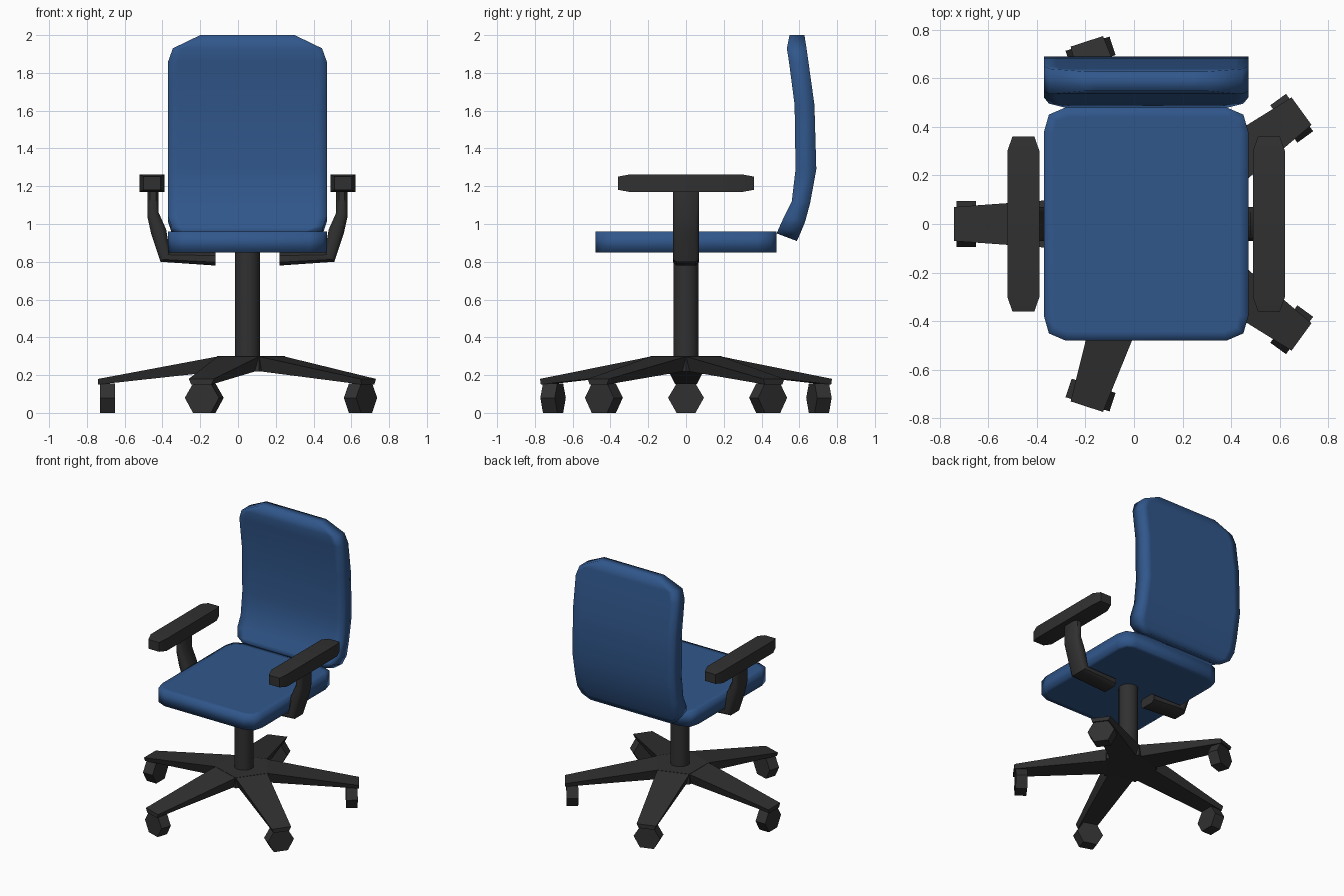
import bpy, bmesh, math
from mathutils import Matrix, Vector

if "Cube" in bpy.data.objects:
    bpy.data.objects.remove(bpy.data.objects["Cube"])

CX = 0.05  # chair axis


def material(name, rgb):
    m = bpy.data.materials.new(name)
    m.diffuse_color = (*rgb, 1)
    m.use_nodes = True
    m.node_tree.nodes["Principled BSDF"].inputs["Base Color"].default_value = m.diffuse_color
    return m


BLUE = material("blue_fabric", (0.03, 0.095, 0.26))
BLACK = material("black_plastic", (0.03, 0.03, 0.03))


def skin(name, rings, mat, matrix=None, angle=35, inset=0.0):
    """Bridge a row of equal cross-sections and cap both ends."""
    bm = bmesh.new()
    rows = [[bm.verts.new(p) for p in ring] for ring in rings]
    n = len(rows[0])
    for a, b in zip(rows, rows[1:]):
        for i in range(n):
            j = (i + 1) % n
            bm.faces.new((a[i], a[j], b[j], b[i]))
    caps = [bm.faces.new(rows[0]), bm.faces.new(rows[-1])]
    bmesh.ops.recalc_face_normals(bm, faces=bm.faces)
    if inset:
        bmesh.ops.inset_individual(bm, faces=caps, thickness=inset)
    bm.transform(Matrix.Translation((CX, 0, 0)) @ (matrix or Matrix()))
    bmesh.ops.recalc_face_normals(bm, faces=bm.faces)
    me = bpy.data.meshes.new(name)
    bm.to_mesh(me)
    bm.free()
    me.materials.append(mat)
    ob = bpy.data.objects.new(name, me)
    bpy.context.collection.objects.link(ob)
    bpy.ops.object.select_all(action='DESELECT')
    ob.select_set(True)
    bpy.context.view_layer.objects.active = ob
    bpy.ops.object.shade_smooth_by_angle(angle=math.radians(angle))
    return ob


def ngon(r, n, z, phase=0.0):
    return [(r * math.cos(phase + math.tau * i / n),
             r * math.sin(phase + math.tau * i / n), z) for i in range(n)]


# Seat cushion: chamfered rectangle
corner = [(0.42, 0.38), (0.40, 0.45), (0.33, 0.48)]
outline = (corner + [(-x, y) for x, y in reversed(corner)]
           + [(-x, -y) for x, y in corner]
           + [(x, -y) for x, y in reversed(corner)])
skin("seat", [[(x, y, z) for x, y in outline] for z in (0.85, 0.96)],
     BLUE, angle=100, inset=0.04)

# Backrest: front y, front z, back y, back z, half width
stations = [
    (0.48, 0.95, 0.587, 0.91, 0.34), (0.495, 0.985, 0.605, 0.95, 0.40),
    (0.52, 1.04, 0.63, 1.01, 0.42), (0.56, 1.12, 0.657, 1.11, 0.42),
    (0.58, 1.29, 0.69, 1.29, 0.42), (0.575, 1.63, 0.68, 1.63, 0.42),
    (0.545, 1.86, 0.648, 1.86, 0.42), (0.534, 1.93, 0.638, 1.93, 0.395),
    (0.548, 2.0, 0.627, 2.0, 0.25)]
rings = []
for yf, zf, yb, zb, w in stations:
    xs = (-w, -w + 0.05, w - 0.05, w)
    rings.append([(x, yf, zf) for x in xs] + [(x, yb, zb) for x in reversed(xs)])
skin("backrest", rings, BLUE, angle=100)

# Gas column
skin("column", [ngon(0.067, 16, z) for z in (0.23, 0.85)], BLACK)

# Star base hub
skin("base_hub", [ngon(0.198, 5, z) for z in (0.22, 0.30)], BLACK)

# Five legs, each with a hexagonal caster
for k in range(5):
    rot = Matrix.Rotation(math.pi + math.tau * k / 5, 4, 'Z')
    legs = [[(r, -w, zt), (r, w, zt), (r, w * 0.8, zb), (r, -w * 0.8, zb)]
            for r, w, zt, zb in ((0.15, 0.116, 0.30, 0.22), (0.79, 0.07, 0.18, 0.15))]
    skin(f"base_leg_{k + 1}", legs, BLACK, rot)
    hexagon = [(0.095, 0.08), (0.05, 0.155), (-0.05, 0.155),
               (-0.095, 0.08), (-0.05, 0.0), (0.05, 0.0)]
    skin(f"caster_{k + 1}", [[(r, y, z) for y, z in hexagon] for r in (0.70, 0.78)],
         BLACK, rot)

# Arm supports and pads, mirrored left and right
outer = [(0.53, 1.18), (0.53, 1.04), (0.51, 0.95), (0.46, 0.80), (0.17, 0.78)]
inner = [(0.47, 1.18), (0.47, 1.06), (0.43, 0.97), (0.41, 0.85), (0.17, 0.85)]
for side, s in (("left", -1), ("right", 1)):
    rings = []
    for o, i in zip(outer, inner):
        o, i = Vector(o), Vector(i)
        a, b = o.lerp(i, 0.25), o.lerp(i, 0.75)
        section = [(o, -0.05), (a, -0.07), (b, -0.07), (i, -0.05),
                   (i, 0.05), (b, 0.07), (a, 0.07), (o, 0.05)]
        rings.append([(s * p.x, y, p.y) for p, y in section])
    skin(f"arm_support_{side}", rings, BLACK, angle=50)
    pad = [[(s * 0.505 + dx * w, y, 1.216 + dz * h)
            for dx, dz in ((-1, -1), (1, -1), (1, 1), (-1, 1))]
           for y, w, h in ((-0.36, 0.045, 0.035), (-0.30, 0.066, 0.046),
                           (0.30, 0.066, 0.046), (0.36, 0.045, 0.035))]
    skin(f"arm_pad_{side}", pad, BLACK)
